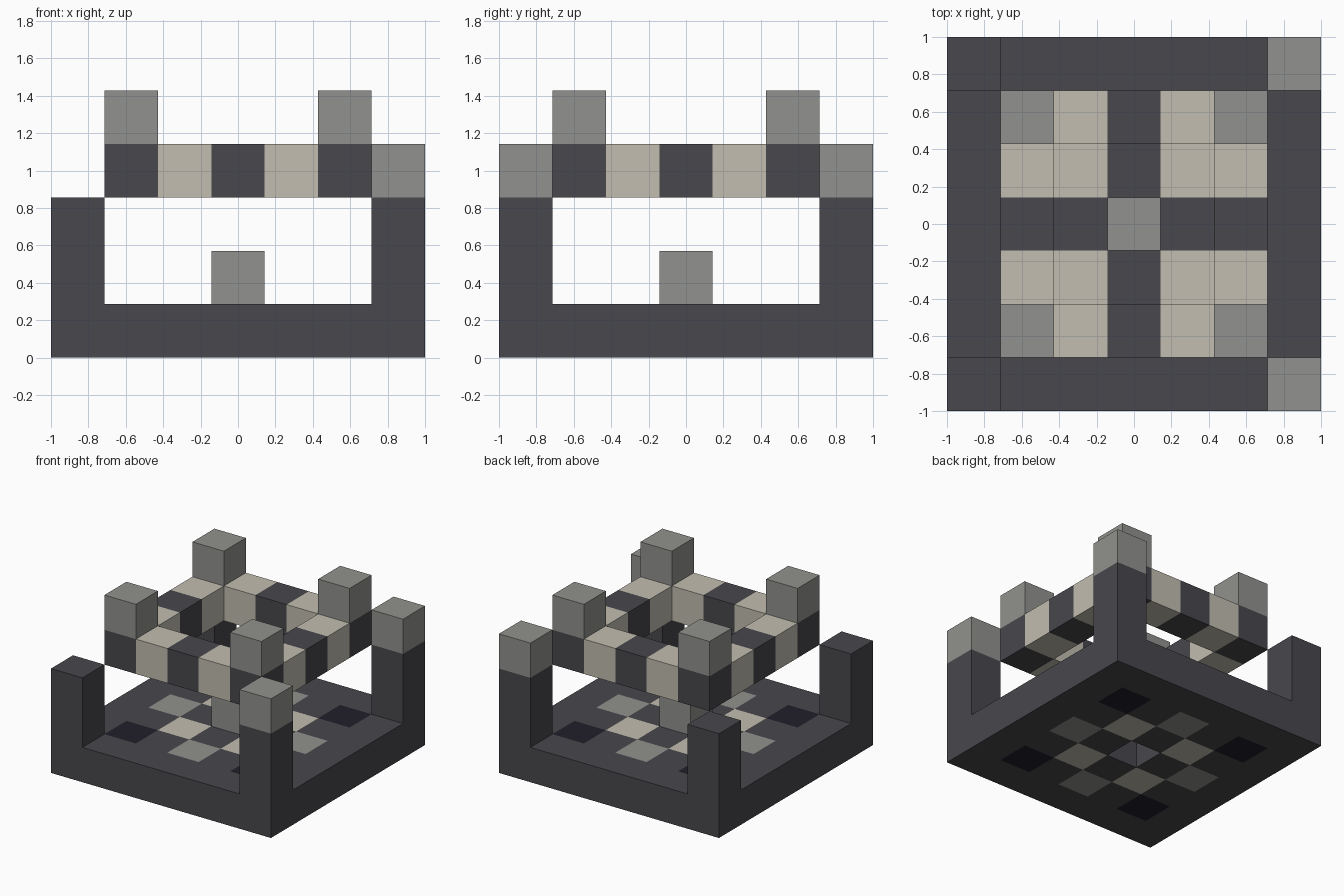
import bpy
import bmesh
from mathutils import Vector

cube = bpy.data.objects.get("Cube")
if cube:
    bpy.data.objects.remove(cube, do_unlink=True)

CELL = 2 / 7  # the model is a 7 x 7 x 5 block grid


def srgb(*rgb):
    return [((c / 255 + 0.055) / 1.055) ** 2.4 for c in rgb] + [1]


def material(name, color):
    mat = bpy.data.materials.new(name)
    mat.use_nodes = True
    mat.diffuse_color = color
    mat.node_tree.nodes["Principled BSDF"].inputs["Base Color"].default_value = color
    return mat


DARK, GREY, BEIGE, NAVY = range(4)
MATERIALS = [
    material("charcoal stone", srgb(72, 71, 76)),
    material("grey stone", srgb(145, 145, 142)),
    material("beige stone", srgb(194, 189, 176)),
    material("dark navy", srgb(33, 32, 43)),
]


def floor_color(i, j):
    a, b = sorted((abs(i), abs(j)))
    return {(2, 2): NAVY, (0, 2): GREY, (1, 1): BEIGE}.get((a, b), DARK)


# Floor slab with inlaid pattern and an open centre
span = range(-3, 4)
floor = {(i, j, 0): floor_color(i, j) for i in span for j in span if (i, j) != (0, 0)}

# Corner posts, and grey caps on the left pair only
posts = {(i, j, k): DARK for i in (-3, 3) for j in (-3, 3) for k in (1, 2)}
caps = {(3, j, 3): GREY for j in (-3, 3)}

# Floating checkered ring with grey corner blocks
ring = {(i, j, 3): BEIGE if (i + j) % 2 else DARK
        for i in range(-2, 3) for j in range(-2, 3) if max(abs(i), abs(j)) == 2}
ring_corners = {(i, j, 4): GREY for i in (-2, 2) for j in (-2, 2)}

# Block over the centre opening
pedestal = {(0, 0, 1): GREY}

parts = {
    "floor_slab": floor,
    "corner_posts": posts,
    "post_caps": caps,
    "checkered_ring": ring,
    "ring_corner_blocks": ring_corners,
    "centre_block": pedestal,
}
solid = set().union(*parts.values())


def build(name, cells):
    """Outer faces of a group of blocks, one colour per block."""
    bm = bmesh.new()
    for cell, color in cells.items():
        centre = Vector(cell) + Vector((0, 0, 0.5))
        for axis in range(3):
            for sign in (-1, 1):
                n = Vector((0, 0, 0))
                n[axis] = sign
                if tuple(int(c + d) for c, d in zip(cell, n)) in solid:
                    continue
                u = Vector((0, 0, 0))
                u[(axis + 1) % 3] = 1
                v = n.cross(u)
                corners = [(-u - v), (u - v), (u + v), (v - u)]
                face = bm.faces.new([bm.verts.new((centre + (n + c) / 2) * CELL)
                                     for c in corners])
                face.material_index = color
    bmesh.ops.remove_doubles(bm, verts=bm.verts, dist=0.001)
    mesh = bpy.data.meshes.new(name)
    for mat in MATERIALS:
        mesh.materials.append(mat)
    bm.to_mesh(mesh)
    bm.free()
    bpy.context.collection.objects.link(bpy.data.objects.new(name, mesh))


for part_name, part_cells in parts.items():
    build(part_name, part_cells)
